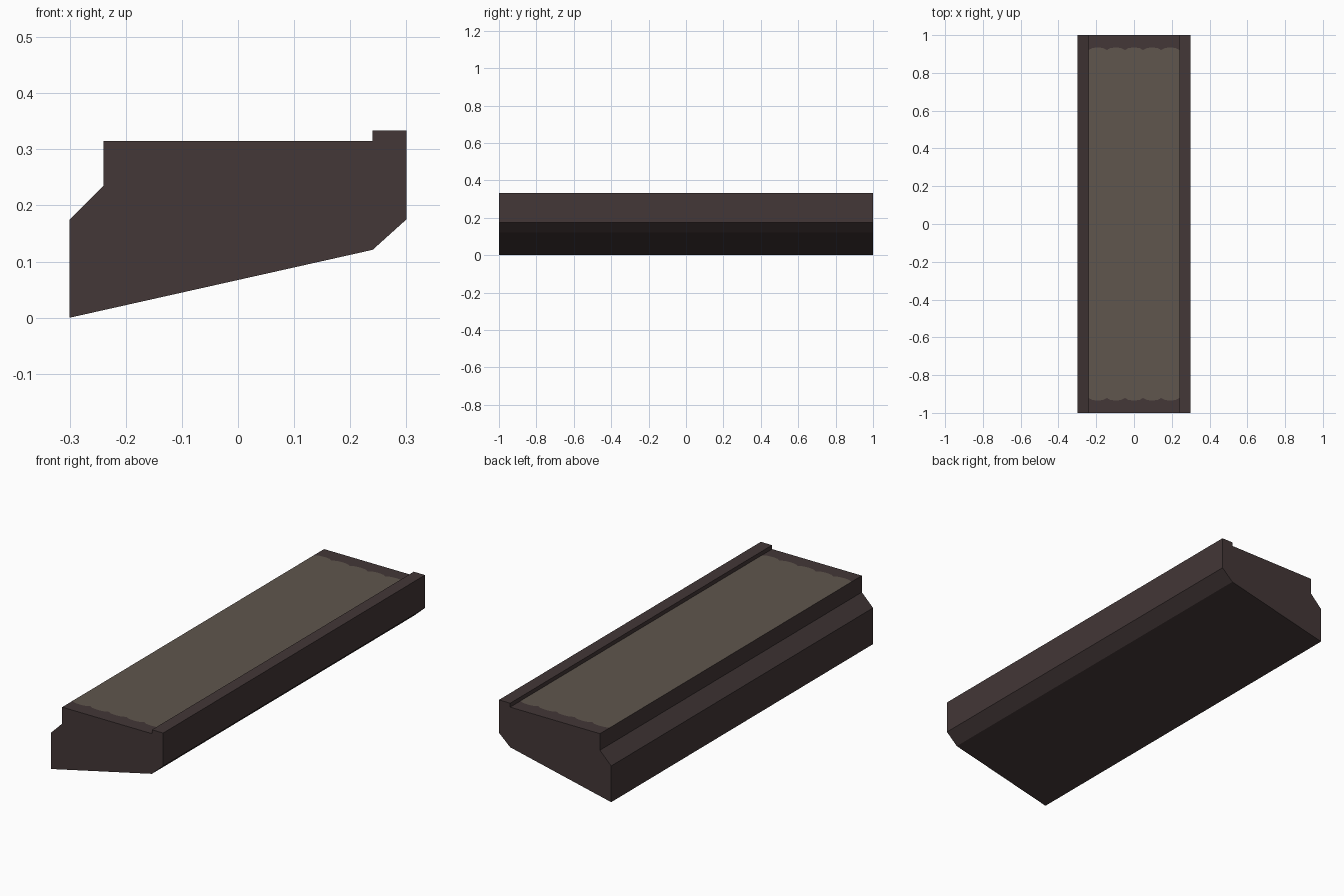
import bpy, bmesh, math

if "Cube" in bpy.data.objects:
    bpy.data.objects.remove(bpy.data.objects["Cube"])

def material(name, rgb):
    m = bpy.data.materials.new(name)
    m.diffuse_color = (*rgb, 1.0)
    m.use_nodes = True
    m.node_tree.nodes["Principled BSDF"].inputs["Base Color"].default_value = m.diffuse_color
    return m

# Side profile of the ledge (x, z), extruded along y
PROFILE = [(-0.30, 0.0), (0.24, 0.121), (0.30, 0.175), (0.30, 0.334), (0.24, 0.334),
           (0.24, 0.315), (-0.24, 0.315), (-0.24, 0.235), (-0.30, 0.175)]
HALF, TOP, TREAD = 1.0, 0.315, 0.24

bm = bmesh.new()
front = [bm.verts.new((x, -HALF, z)) for x, z in PROFILE]
back = [bm.verts.new((x, HALF, z)) for x, z in PROFILE]
bm.faces.new(front)
bm.faces.new(back[::-1])
n = len(PROFILE)
for i in range(n):
    j = (i + 1) % n
    bm.faces.new((front[i], front[j], back[j], back[i]))
bmesh.ops.recalc_face_normals(bm, faces=bm.faces)

# Worn tread: scalloped cut across the top near each end
SCALLOPS, STEPS, EDGE_Y = 5, 6, 0.921

def scallop(x):
    t = (x + TREAD) / (2 * TREAD) * SCALLOPS
    return EDGE_Y + 0.013 * math.sqrt(abs(math.sin(math.pi * t)))

def split_long_edge(x, y):
    """Add a vertex at y on the lengthwise edge of the top at x."""
    for e in bm.edges:
        a, b = e.verts
        if all(abs(v.co.x - x) < 1e-4 and abs(v.co.z - TOP) < 1e-4 for v in e.verts):
            if min(a.co.y, b.co.y) < y < max(a.co.y, b.co.y):
                t = (y - a.co.y) / (b.co.y - a.co.y)
                return bmesh.utils.edge_split(e, a, t)[1]

count = SCALLOPS * STEPS
xs = [-TREAD + 2 * TREAD * k / count for k in range(1, count)]
for side in (-1, 1):
    va = split_long_edge(-TREAD, side * EDGE_Y)
    vb = split_long_edge(TREAD, side * EDGE_Y)
    face = next(f for f in va.link_faces if f in vb.link_faces)
    bmesh.utils.face_split(face, va, vb,
                           coords=[(x, side * scallop(x), TOP) for x in xs])

# The tread is the top face that reaches neither end
bm.normal_update()
for f in bm.faces:
    flat_top = f.normal.z > 0.99 and all(abs(v.co.z - TOP) < 1e-4 for v in f.verts)
    if flat_top and all(abs(v.co.y) < 0.99 for v in f.verts):
        f.material_index = 1

mesh = bpy.data.meshes.new("stone_ledge")
bm.to_mesh(mesh)
bm.free()
mesh.materials.append(material("dark brown stone", (0.056, 0.038, 0.038)))
mesh.materials.append(material("worn tan stone", (0.115, 0.092, 0.074)))
ledge = bpy.data.objects.new("stone_ledge", mesh)
bpy.context.collection.objects.link(ledge)
